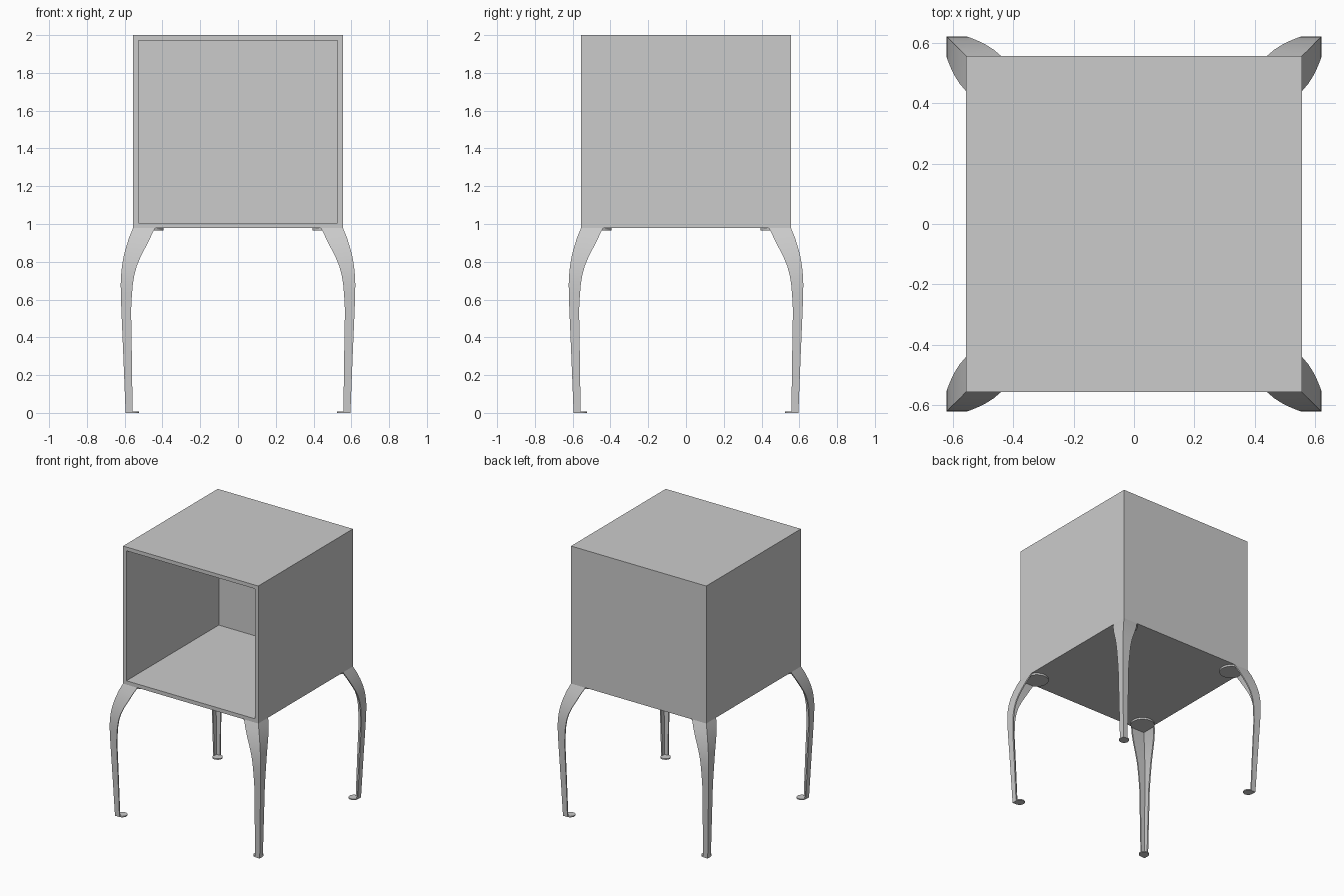
import bpy, bmesh, math

if "Cube" in bpy.data.objects:
    bpy.data.objects.remove(bpy.data.objects["Cube"])

H = 0.556      # half width of the box
T = 0.028      # panel thickness
Z0, Z1 = 0.978, 2.0
SHEET = 0.01   # leg sheet thickness


def panel(name, lo, hi):
    bm = bmesh.new()
    bmesh.ops.create_cube(bm, size=1)
    for v in bm.verts:
        v.co = [lo[i] if v.co[i] < 0 else hi[i] for i in range(3)]
    finish(name, bm)


def finish(name, bm, smooth=False):
    bmesh.ops.recalc_face_normals(bm, faces=bm.faces)
    me = bpy.data.meshes.new(name)
    bm.to_mesh(me)
    bm.free()
    ob = bpy.data.objects.new(name, me)
    bpy.context.collection.objects.link(ob)
    if smooth:
        bpy.ops.object.select_all(action='DESELECT')
        ob.select_set(True)
        bpy.context.view_layer.objects.active = ob
        bpy.ops.object.shade_smooth_by_angle(angle=math.radians(25))
    return ob


# Open-fronted box
B = H - T
panel("top_panel", (-H, -H, Z1 - T), (H, B, Z1))
panel("bottom_panel", (-H, -H, Z0), (H, B, Z0 + T))
panel("left_panel", (-H, -H, Z0 + T), (-B, B, Z1 - T))
panel("right_panel", (B, -H, Z0 + T), (H, B, Z1 - T))
panel("back_panel", (-H, B, Z0), (H, H, Z1))

# Leg profile: height, outer corner, inner edge of each flange
PROFILE = [
    (0.978, 0.556, 0.440), (0.93, 0.576, 0.463), (0.88, 0.592, 0.488),
    (0.83, 0.605, 0.514), (0.78, 0.614, 0.535), (0.73, 0.619, 0.549),
    (0.68, 0.621, 0.557), (0.62, 0.620, 0.562), (0.545, 0.6175, 0.566),
    (0.30, 0.607, 0.562), (0.0, 0.595, 0.558),
]


def leg(name, sx, sy):
    """Angle-section leg lofted through L-shaped rings."""
    bm = bmesh.new()
    rings = []
    for z, o, i in PROFILE:
        n = o - SHEET
        pts = [(o, o), (o, i), (n, i), (n, n), (i, n), (i, o)]
        rings.append([bm.verts.new((sx * x, sy * y, z)) for x, y in pts])
    for a, b in zip(rings, rings[1:]):
        for k in range(6):
            m = (k + 1) % 6
            bm.faces.new((a[k], a[m], b[m], b[k]))
    bm.faces.new(rings[0])
    bm.faces.new(rings[-1])
    finish(name, bm, True)


def plate(name, sx, sy, o, i, c, z, h):
    """Flat plate: square outer corner, round inner side centred on (c, c)."""
    r = math.hypot(o - c, i - c)
    a0 = math.atan2(o - c, i - c)
    a1 = math.atan2(i - c, o - c) + 2 * math.pi
    pts = [(o, o)]
    for k in range(25):
        a = a0 + (a1 - a0) * k / 24
        pts.append((c + r * math.cos(a), c + r * math.sin(a)))
    bm = bmesh.new()
    f = bm.faces.new([bm.verts.new((sx * x, sy * y, z)) for x, y in pts])
    ext = bmesh.ops.extrude_face_region(bm, geom=[f])
    for v in ext["geom"]:
        if isinstance(v, bmesh.types.BMVert):
            v.co.z += h
    finish(name, bm, True)


# Four legs with mounting plates and feet
for side, sx in (("left", -1), ("right", 1)):
    for end, sy in (("front", -1), ("back", 1)):
        tag = f"{end}_{side}"
        leg(tag + "_leg", sx, sy)
        plate(tag + "_mounting_plate", sx, sy, 0.553, 0.445, 0.477, 0.965, 0.013)
        plate(tag + "_foot", sx, sy, 0.594, 0.558, 0.5595, 0.0, 0.008)
